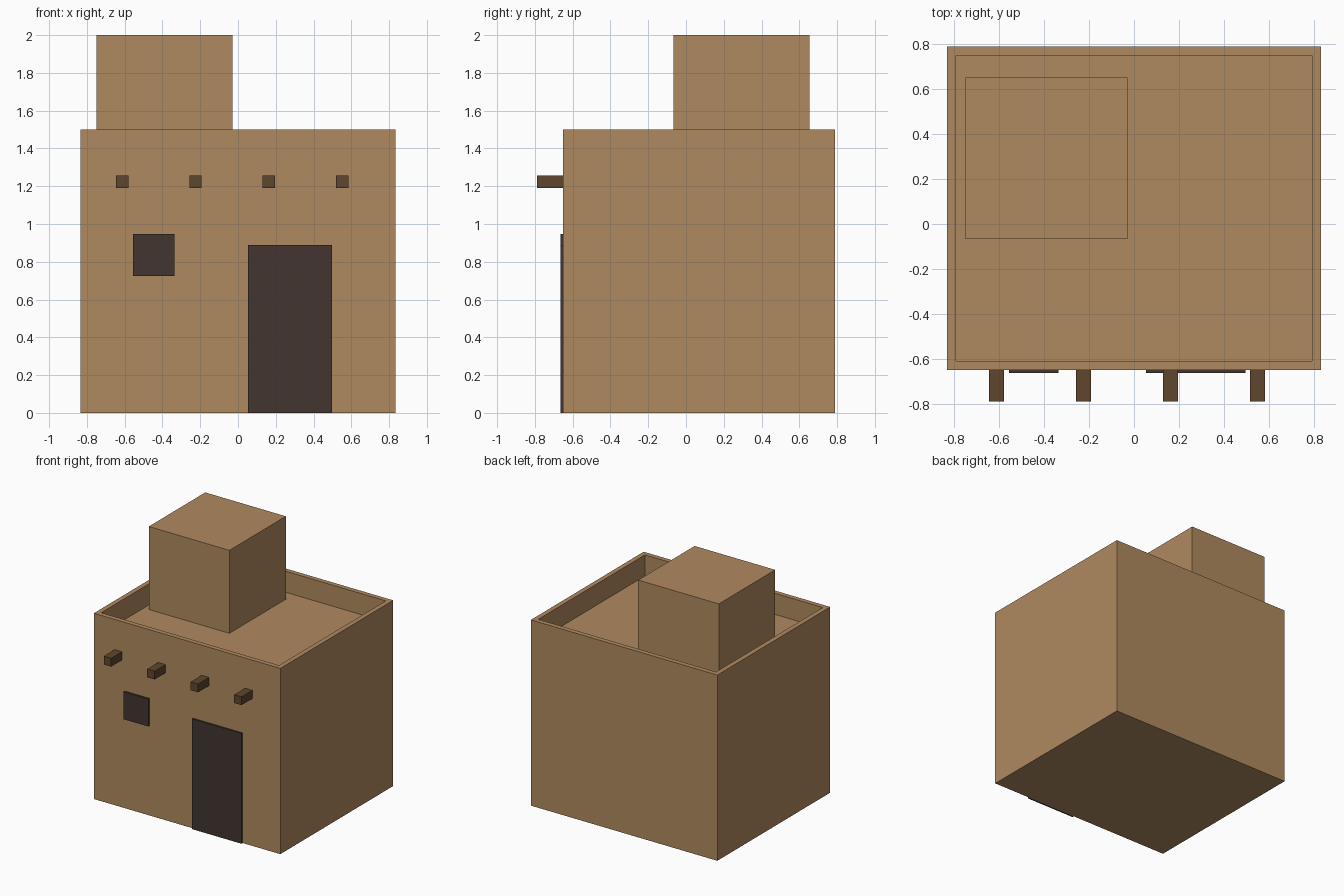
import bpy
import bmesh
from mathutils import Matrix, Vector

cube = bpy.data.objects.get("Cube")
if cube:
    bpy.data.objects.remove(cube, do_unlink=True)


def make_material(name, rgb):
    mat = bpy.data.materials.new(name)
    mat.use_nodes = True
    mat.diffuse_color = (*rgb, 1)
    bsdf = next(n for n in mat.node_tree.nodes if n.type == 'BSDF_PRINCIPLED')
    bsdf.inputs["Base Color"].default_value = (*rgb, 1)
    return mat


def add_box(name, low, high, mat, parapet=None):
    """Box between two corners; parapet = (wall thickness, depth) sinks the top."""
    low, high = Vector(low), Vector(high)
    bm = bmesh.new()
    place = Matrix.Translation((low + high) / 2) @ Matrix.Diagonal((*(high - low), 1))
    bmesh.ops.create_cube(bm, size=1, matrix=place)
    if parapet:
        thickness, depth = parapet
        bm.normal_update()
        top = max(bm.faces, key=lambda f: f.normal.z)
        bmesh.ops.inset_region(bm, faces=[top], thickness=thickness)
        # Turn the inset face into a recessed roof with upright inner walls
        result = bmesh.ops.extrude_discrete_faces(bm, faces=[top])
        roof = result["faces"][0]
        bmesh.ops.translate(bm, verts=roof.verts, vec=(0, 0, -depth))
    bmesh.ops.recalc_face_normals(bm, faces=bm.faces)
    mesh = bpy.data.meshes.new(name)
    bm.to_mesh(mesh)
    bm.free()
    mesh.materials.append(mat)
    obj = bpy.data.objects.new(name, mesh)
    bpy.context.collection.objects.link(obj)
    return obj


adobe = make_material("adobe clay", (0.434, 0.254, 0.117))
timber = make_material("brown timber", (0.112, 0.061, 0.026))
dark = make_material("dark opening", (0.054, 0.036, 0.028))

FRONT = -0.65
ROOF = 1.33

# House body with parapet, and the upper room standing on the roof
add_box("house_body", (-0.833, FRONT, 0), (0.833, 0.79, 1.5), adobe, (0.055, 1.5 - ROOF))
add_box("upper_room", (-0.75, -0.067, ROOF), (-0.03, 0.653, 2), adobe)

# Door and window panels
add_box("door", (0.053, FRONT - 0.015, 0), (0.497, FRONT, 0.89), dark)
add_box("window", (-0.556, FRONT - 0.015, 0.724), (-0.336, FRONT, 0.946), dark)

# Row of projecting roof beams
for i in range(4):
    x = -0.613 + i * 0.388
    add_box(f"roof_beam_{i + 1}", (x - 0.033, -0.79, 1.19), (x + 0.033, FRONT, 1.257), timber)
